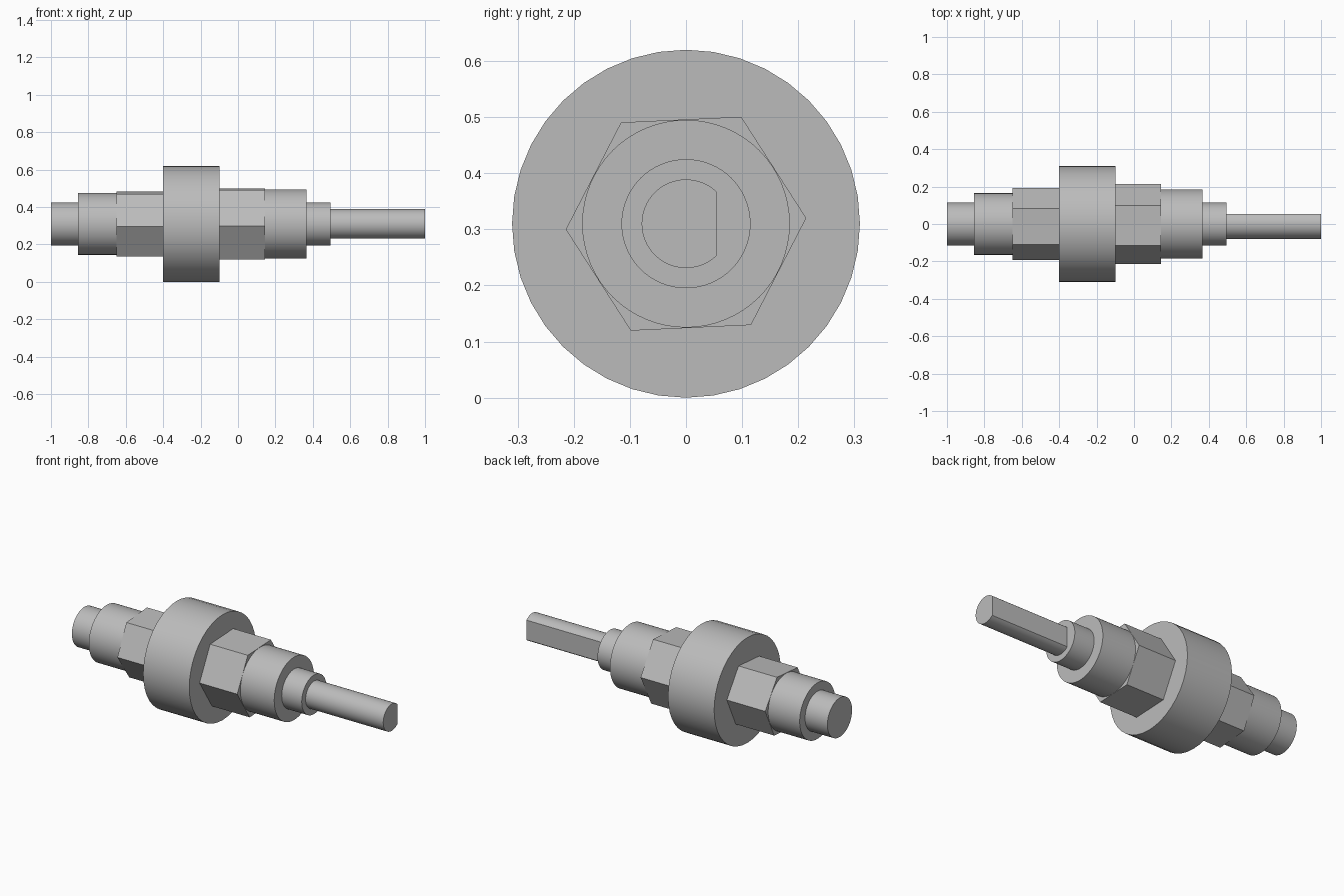
import bpy, bmesh
from math import radians, pi, cos, sin, acos

AXIS_Z = 0.31

old = bpy.data.objects.get("Cube")
if old:
    bpy.data.objects.remove(old, do_unlink=True)

steel = bpy.data.materials.new("grey steel")
steel.use_nodes = True
GREY = (0.5, 0.5, 0.5, 1)
steel.diffuse_color = GREY
steel.node_tree.nodes["Principled BSDF"].inputs["Base Color"].default_value = GREY


def prism(name, x0, x1, outline):
    """Extrude a (y, z) outline along x between x0 and x1."""
    bm = bmesh.new()
    base = bm.faces.new([bm.verts.new((x0, y, z + AXIS_Z)) for y, z in outline])
    top = bmesh.ops.extrude_face_region(bm, geom=[base])["geom"]
    bmesh.ops.translate(bm, vec=(x1 - x0, 0, 0),
                        verts=[v for v in top if isinstance(v, bmesh.types.BMVert)])
    bmesh.ops.recalc_face_normals(bm, faces=bm.faces)
    mesh = bpy.data.meshes.new(name)
    bm.to_mesh(mesh)
    bm.free()
    mesh.materials.append(steel)
    obj = bpy.data.objects.new(name, mesh)
    bpy.context.collection.objects.link(obj)
    bpy.ops.object.select_all(action='DESELECT')
    obj.select_set(True)
    bpy.context.view_layer.objects.active = obj
    bpy.ops.object.shade_smooth_by_angle(angle=radians(30))
    return obj


def ring(radius, sides, turn=0.0):
    return [(radius * cos(turn + 2 * pi * i / sides),
             radius * sin(turn + 2 * pi * i / sides)) for i in range(sides)]


def d_section(radius, flat, steps=48):
    """Circle with the +y side cut flat."""
    a = acos(flat / radius)
    return [(radius * cos(a + (2 * pi - 2 * a) * i / steps),
             radius * sin(a + (2 * pi - 2 * a) * i / steps)) for i in range(steps + 1)]


# Round stages along the axis
for name, x0, x1, radius, sides in (
        ("rear_stub", -1.0, -0.855, 0.115, 64),
        ("rear_collar", -0.855, -0.65, 0.165, 64),
        ("flange", -0.4, -0.1, 0.31, 40),
        ("front_collar", 0.145, 0.365, 0.185, 64),
        ("front_neck", 0.365, 0.495, 0.115, 64)):
    prism(name, x0, x1, ring(radius, sides))

# Hexagonal nuts either side of the flange
prism("rear_hex_nut", -0.65, -0.4, ring(0.1925, 6, radians(4.5)))
prism("front_hex_nut", -0.1, 0.145, ring(0.2145, 6, radians(2.7)))

# Output shaft with a flat along its back
prism("d_shaft", 0.495, 1.0, d_section(0.079, 0.054))
